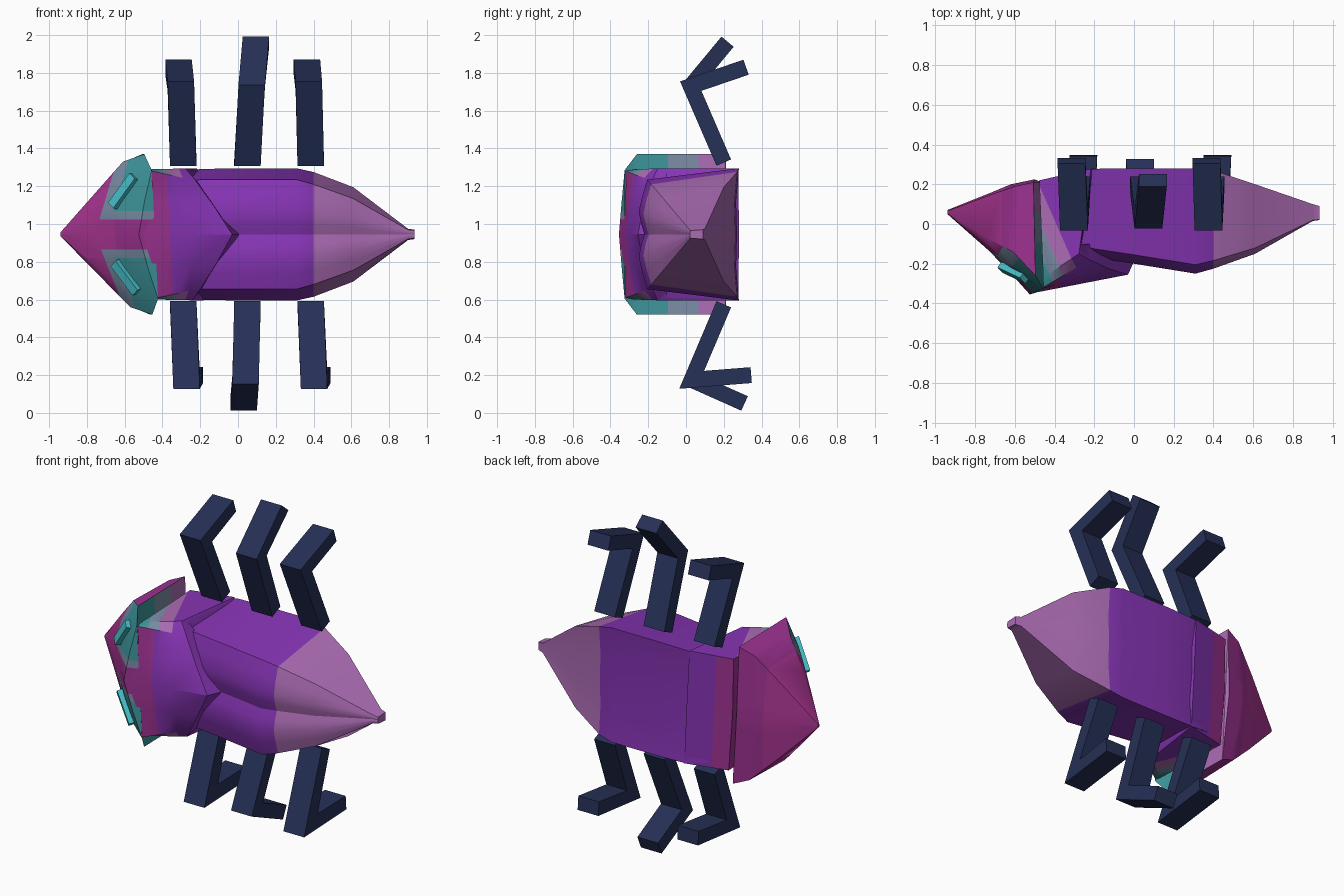
import bpy, bmesh
from mathutils import Vector, Matrix

if "Cube" in bpy.data.objects:
    bpy.data.objects.remove(bpy.data.objects["Cube"])

MID = 0.945  # height of the symmetry plane
COLOURS = {
    "purple": (134, 52, 180), "mauve": (172, 108, 180), "magenta": (172, 54, 148),
    "deep_magenta": (158, 50, 146), "grey_teal": (122, 140, 165),
    "teal": (62, 150, 156), "cyan": (70, 190, 200), "navy": (38, 48, 86),
}
NAMES = list(COLOURS)
MATS = []
for name, rgb in COLOURS.items():
    m = bpy.data.materials.new(name)
    m.use_nodes = True
    col = [(c / 255 / 12.92) if c < 11 else ((c / 255 + 0.055) / 1.055) ** 2.4 for c in rgb] + [1]
    m.diffuse_color = col
    m.node_tree.nodes["Principled BSDF"].inputs["Base Color"].default_value = col
    MATS.append(m)


def finish(name, bm, rule, tilt=0.0, lift=MID):
    """Colour faces by rule, move into place and smooth gentle edges."""
    bmesh.ops.recalc_face_normals(bm, faces=bm.faces)
    bm.normal_update()
    for f in bm.faces:
        f.material_index = NAMES.index(rule(f.calc_center_median(), f.normal))
    for v in bm.verts:
        v.co = (v.co.x - tilt * v.co.z, v.co.y, v.co.z + lift)
    mesh = bpy.data.meshes.new(name)
    bm.to_mesh(mesh)
    bm.free()
    for m in MATS:
        mesh.materials.append(m)
    ob = bpy.data.objects.new(name, mesh)
    bpy.context.collection.objects.link(ob)
    bpy.ops.object.select_all(action='DESELECT')
    ob.select_set(True)
    bpy.context.view_layer.objects.active = ob
    bpy.ops.object.shade_smooth_by_angle(angle=0.5)
    return ob


def loft(halves):
    """Loft half rings (x, y, half width), mirrored across the middle."""
    bm = bmesh.new()
    rings = []
    for half in halves:
        pts = half + [(x, y, -s) for x, y, s in half[-2:0:-1]]
        rings.append([bm.verts.new(p) for p in pts])
    n = len(rings[0])
    for a, b in zip(rings, rings[1:]):
        for i in range(n):
            j = (i + 1) % n
            bm.faces.new((a[i], a[j], b[j], b[i]))
    for r in (rings[0], rings[-1]):
        for i in range(n // 2):
            strip = [r[i], r[i + 1], r[n - i - 1], r[-i]]
            bm.faces.new(list(dict.fromkeys(strip)))
    return bm


def cut(bm, co, no):
    geom = bm.verts[:] + bm.edges[:] + bm.faces[:]
    bmesh.ops.bisect_plane(bm, geom=geom, plane_co=co, plane_no=no, dist=1e-5)


# Slanted colour bands shared by the back of the head and the collar
BANDS = (("teal", -0.52), ("grey_teal", -0.453), ("mauve", -0.374))
SLANT = 0.44


def band(c):
    return next((n for n, u in BANDS if c.x + SLANT * c.y < u), None)


def cut_bands(bm):
    for _, u in BANDS:
        cut(bm, (u, 0, 0), (1, SLANT, 0))


# Abdomen: rippled back, flat belly, tapering to a pinched tail
def abdomen_ring(x, yd, yb, sd, sb):
    k = sd / 0.29
    return [(x, yd + 0.03 * k, 0), (x, yd + 0.012 * k, sd * 0.2), (x, yd, sd * 0.42),
            (x, yd + 0.02 * k, sd * 0.72), (x, yd + 0.045 * k, sd),
            (x, yb, sb), (x, yb - 0.015 * k, sb * 0.5), (x, yb - 0.01 * k, 0)]


bm = loft([abdomen_ring(*r) for r in (
    (-0.32, -0.14, 0.25, 0.27, 0.32), (-0.2, -0.17, 0.278, 0.29, 0.346),
    (0.0, -0.2, 0.28, 0.29, 0.35), (0.31, -0.25, 0.28, 0.29, 0.35),
    (0.4, -0.225, 0.27, 0.265, 0.33), (0.61, -0.15, 0.2, 0.19, 0.25),
    (0.9, 0.015, 0.1, 0.025, 0.03), (0.935, 0.02, 0.09, 0.02, 0.025))])
cut(bm, (0.4, 0, 0), (1, 0, 0))
finish("abdomen", bm, lambda c, n: "mauve" if c.x > 0.4 else "purple")

# Collar: thorax with a pointed shield overhanging the abdomen
front = [(-0.52, -0.35, 0), (-0.48, -0.335, 0.18), (-0.44, -0.32, 0.335),
         (-0.44, -0.27, 0.345), (-0.46, 0.22, 0.345), (-0.47, 0.22, 0)]
rear = [(-0.03, -0.255, 0), (-0.12, -0.225, 0.15), (-0.21, -0.18, 0.285),
        (-0.26, -0.15, 0.349), (-0.2, 0.278, 0.349), (-0.2, 0.28, 0)]
lip = [(0.01, -0.165, 0), (-0.11, -0.12, 0.14), (-0.2, -0.1, 0.28),
       (-0.25, -0.1, 0.33), (-0.19, 0.26, 0.33), (-0.19, 0.26, 0)]
bm = loft([front, rear, lip])
cut(bm, (-0.36, 0, 0), (1, 0, 0))
cut(bm, (0, 0, 0.225), (0, 0, 1))
cut_bands(bm)


def collar_rule(c, n):
    flank = abs(n.z) > 0.7
    if (flank or (c.z > 0.225 and n.y < -0.3)) and c.x < -0.2 and band(c):
        return band(c)
    return "deep_magenta" if c.x < -0.36 and not flank else "purple"


finish("collar", bm, collar_rule, 0.05)

# Head: wedge flaring out past the collar
nose = [(-0.94, 0.05, 0), (-0.94, 0.052, 0.005), (-0.94, 0.055, 0.01),
        (-0.94, 0.06, 0.01), (-0.94, 0.065, 0.01), (-0.94, 0.07, 0)]
snout = [(-0.73, -0.135, 0), (-0.73, -0.13, 0.09), (-0.73, -0.11, 0.2),
         (-0.73, -0.07, 0.235), (-0.73, 0.14, 0.235), (-0.74, 0.15, 0)]
brow = [(-0.61, -0.26, 0), (-0.61, -0.25, 0.12), (-0.6, -0.21, 0.3),
        (-0.59, -0.14, 0.385), (-0.58, 0.19, 0.385), (-0.62, 0.2, 0)]
flare = [(-0.525, -0.355, 0), (-0.485, -0.34, 0.18), (-0.44, -0.325, 0.34),
         (-0.475, -0.26, 0.425), (-0.485, 0.21, 0.425), (-0.5, 0.225, 0)]
bm = loft([nose, snout, brow, flare])
cut(bm, (-0.65, 0, 0), (1, 0, 0))
PATCH = (("teal", 0.125, -0.67), ("grey_teal", 0.08, -0.73))
for side in (1, -1):
    for _, s, x in PATCH:
        cut(bm, (0, 0, side * s), (0, 0, 1))
        cut(bm, (x, 0, side * 0.08), (1, 0, -0.35 * side))
cut_bands(bm)


def head_rule(c, n):
    s = abs(c.z)
    if n.x > 0.5:
        return band(c) or "purple"
    if n.y < -0.2:
        for name, low, x in PATCH:
            if s > low and c.x > x + 0.35 * (s - 0.08):
                return name
    return "magenta" if c.x < -0.65 else "deep_magenta"


head = finish("head", bm, head_rule, 0.05)

# Eyes: slim bars lying on the brow
for label, side in (("left", 1), ("right", -1)):
    spot = Vector((-0.59 - 0.005 * side, -0.23, MID + 0.225 * side))
    _, loc, nor, _ = head.closest_point_on_mesh(spot)
    along = Vector((0.1, -0.08, 0.17 * side))
    along = (along - nor * along.dot(nor)).normalized()
    frame = Matrix((along, nor.cross(along), nor)).transposed().to_4x4()
    bm = bmesh.new()
    bmesh.ops.create_cube(bm, size=1)
    bm.transform(Matrix.Translation(loc + nor * 0.01) @ frame @ Matrix.Diagonal((0.2, 0.05, 0.035, 1)))
    finish(label + "_eye", bm, lambda c, n: "cyan", lift=0)


# Legs: flat two-part bars with a mitred knee
def leg(name, hip_x, foot_x, hip, knee, foot):
    pts = [Vector(p) for p in (hip, knee, foot)]
    d1, d2 = (pts[1] - pts[0]).normalized(), (pts[2] - pts[1]).normalized()
    n1, n2 = Vector((-d1.y, d1.x)), Vector((-d2.y, d2.x))
    mitre = (n1 + n2) / (1 + n1.dot(n2))
    bm = bmesh.new()
    rings = []
    for p, n, x in zip(pts, (n1, mitre, n2), (hip_x, (hip_x + foot_x) / 2, foot_x)):
        rings.append([bm.verts.new((x + a * 0.07, *(p + n * b * 0.042)))
                      for a, b in ((-1, -1), (1, -1), (1, 1), (-1, 1))])
    for a, b in zip(rings, rings[1:]):
        for i in range(4):
            j = (i + 1) % 4
            bm.faces.new((a[i], a[j], b[j], b[i]))
    bm.faces.new(rings[0])
    bm.faces.new(rings[-1])
    finish(name, bm, lambda c, n: "navy", lift=0)


for place, hip_x, left_x, right_x in (("front", -0.29, -0.315, -0.255),
                                      ("middle", 0.05, 0.095, 0.03),
                                      ("rear", 0.385, 0.365, 0.42)):
    middle = place == "middle"
    leg("left_%s_leg" % place, hip_x, left_x, (0.2, 1.325), (0.025, 1.73),
        (0.22, 1.965) if middle else (0.318, 1.83))
    leg("right_%s_leg" % place, hip_x, right_x, (0.2, 0.575), (0.03, 0.175),
        (0.31, 0.05) if middle else (0.345, 0.2))
